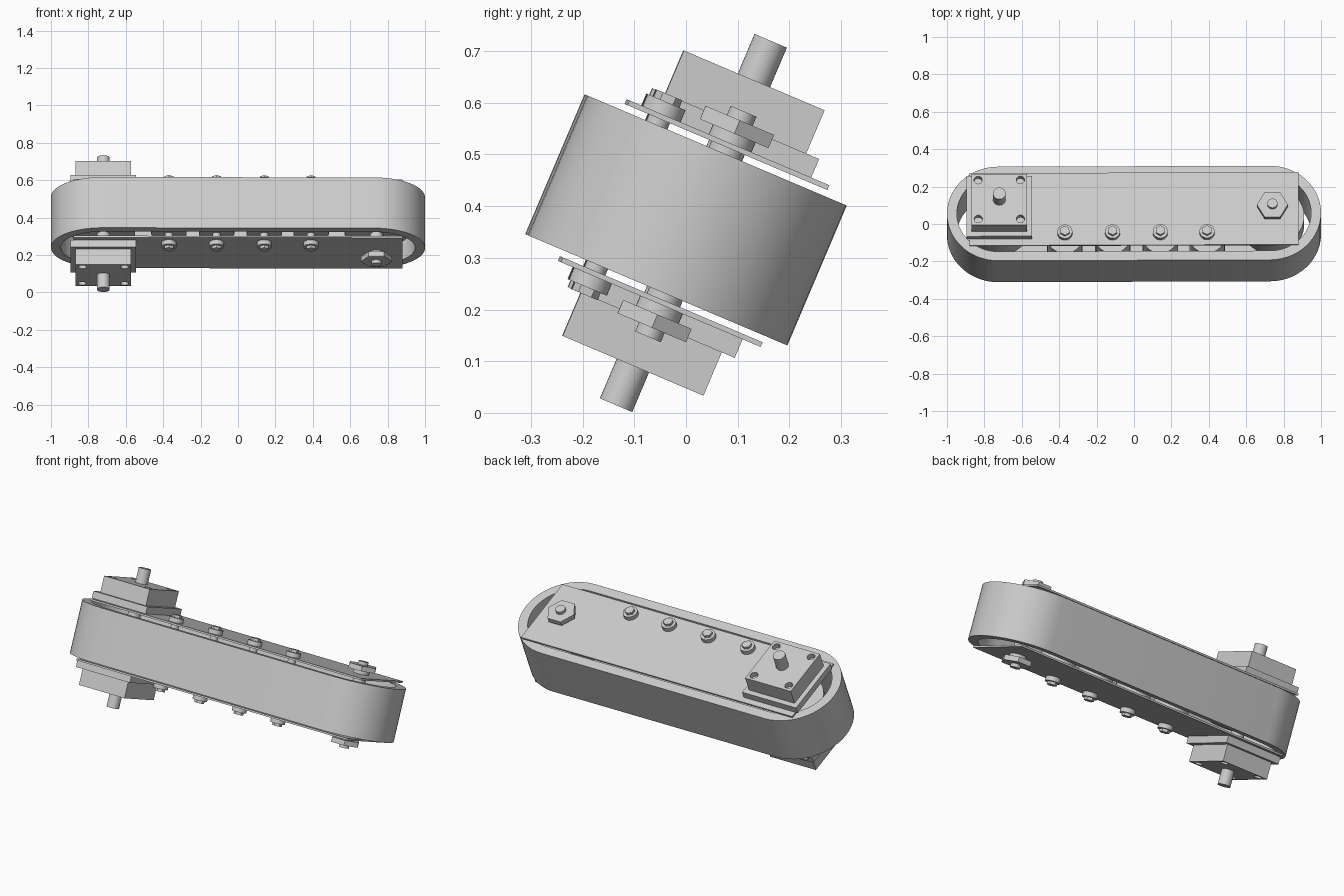
import bpy, bmesh, math
from mathutils import Matrix

cube = bpy.data.objects.get("Cube")
if cube:
    bpy.data.objects.remove(cube, do_unlink=True)

mat = bpy.data.materials.new("plain grey")
mat.use_nodes = True
GREY = (0.6, 0.6, 0.6, 1)
mat.diffuse_color = GREY
mat.node_tree.nodes["Principled BSDF"].inputs["Base Color"].default_value = GREY

# The whole unit leans backwards; parts are built flat, with the axles along z
LEAN = (Matrix.Translation((0, 0, 0.3735)) @ Matrix.Rotation(math.radians(-23), 4, 'X')
        @ Matrix.Rotation(math.radians(0.2), 4, 'Z'))
AXLE_Y = 0.018
DRIVE_X, IDLER_X = -0.72, 0.74
ROLLERS = [-0.37, -0.115, 0.14, 0.39]
ROLLER_Y = -0.125


def finish(name, bm, smooth=True):
    bmesh.ops.recalc_face_normals(bm, faces=bm.faces)
    mesh = bpy.data.meshes.new(name)
    bm.to_mesh(mesh)
    bm.free()
    mesh.transform(LEAN)
    mesh.materials.append(mat)
    ob = bpy.data.objects.new(name, mesh)
    bpy.context.collection.objects.link(ob)
    if smooth:
        bpy.ops.object.select_all(action='DESELECT')
        ob.select_set(True)
        bpy.context.view_layer.objects.active = ob
        bpy.ops.object.shade_smooth_by_angle(angle=math.radians(30))
    return ob


def add_box(bm, x0, x1, y0, y1, z0, z1):
    m = (Matrix.Translation(((x0 + x1) / 2, (y0 + y1) / 2, (z0 + z1) / 2))
         @ Matrix.Diagonal((x1 - x0, y1 - y0, z1 - z0, 1)))
    bmesh.ops.create_cube(bm, size=1, matrix=m)


def add_cyl(bm, x, y, r, z0, z1, sides=32):
    bmesh.ops.create_cone(bm, cap_ends=True, segments=sides, radius1=r, radius2=r,
                          depth=abs(z1 - z0),
                          matrix=Matrix.Translation((x, y, (z0 + z1) / 2)))


def box(name, *size):
    bm = bmesh.new()
    add_box(bm, *size)
    return finish(name, bm, False)


def cyl(name, *args):
    bm = bmesh.new()
    add_cyl(bm, *args)
    return finish(name, bm)


# Belt: a hollow rounded loop
def loop_points(r, cx, n=28):
    pts = []
    for side, start in ((1, -math.pi / 2), (-1, math.pi / 2)):
        for i in range(n + 1):
            a = start + math.pi * i / n
            pts.append((side * cx + r * math.cos(a), r * math.sin(a)))
    return pts


bm = bmesh.new()
rings = [[bm.verts.new((x, y, z)) for x, y in loop_points(r, 0.727)]
         for r, z in ((0.273, -0.147), (0.273, 0.147), (0.22, 0.147), (0.22, -0.147))]
count = len(rings[0])
for k in range(4):
    a, b = rings[k], rings[(k + 1) % 4]
    for i in range(count):
        j = (i + 1) % count
        bm.faces.new((a[i], a[j], b[j], b[i]))
finish("belt", bm)

# Wheels and axles inside the belt
for name, x in (("drive", DRIVE_X), ("idler", IDLER_X)):
    cyl(name + "_wheel", x, AXLE_Y, 0.17, -0.06, 0.06, 48)
    cyl(name + "_axle", x, AXLE_Y, 0.035, -0.165, 0.165)
for x in ROLLERS:
    cyl("roller", x, ROLLER_Y, 0.095, -0.12, 0.12)
    cyl("roller_axle", x, ROLLER_Y, 0.022, -0.165, 0.165)

# Outer parts, repeated on both sides
for side, s in (("upper", 1), ("lower", -1)):
    box(side + "_side_plate", -0.88, 0.88, -0.194, 0.226, s * 0.16, s * 0.17)

    # Roller bolts
    for x in ROLLERS:
        cyl(side + "_bolt_washer", x, ROLLER_Y, 0.04, s * 0.17, s * 0.195)
        cyl(side + "_bolt_head", x, ROLLER_Y, 0.027, s * 0.195, s * 0.21, 6)

    # Idler nut
    cyl(side + "_nut_washer", IDLER_X, AXLE_Y, 0.045, s * 0.17, s * 0.19)
    bm = bmesh.new()
    bmesh.ops.create_cone(bm, cap_ends=True, segments=6, radius1=0.083, radius2=0.083,
                          depth=0.028, matrix=Matrix.Translation((IDLER_X, AXLE_Y, s * 0.204))
                          @ Matrix.Rotation(math.pi / 2, 4, 'Z'))
    finish(side + "_idler_nut", bm)
    cyl(side + "_idler_pin", IDLER_X, AXLE_Y, 0.027, s * 0.217, s * 0.237)

    # Drive mount with four sunk screw holes
    h = 0.175
    box(side + "_mount_base", DRIVE_X - h, DRIVE_X + h, AXLE_Y - h, AXLE_Y + h,
        s * 0.17, s * 0.209)
    h = 0.148
    block = box(side + "_mount_block", DRIVE_X - h, DRIVE_X + h, AXLE_Y - h, AXLE_Y + h,
                s * 0.209, s * 0.30)
    bm = bmesh.new()
    for dx in (-0.113, 0.113):
        for dy in (-0.113, 0.113):
            add_cyl(bm, DRIVE_X + dx, AXLE_Y + dy, 0.022, s * 0.27, s * 0.32, 20)
    cutter = finish(side + "_hole_cutter", bm, False)
    cutter.hide_render = True
    cutter.hide_set(True)
    cut = block.modifiers.new("holes", 'BOOLEAN')
    cut.operation = 'DIFFERENCE'
    cut.object = cutter
    cyl(side + "_drive_shaft", DRIVE_X, AXLE_Y, 0.034, s * 0.30, s * 0.383)
